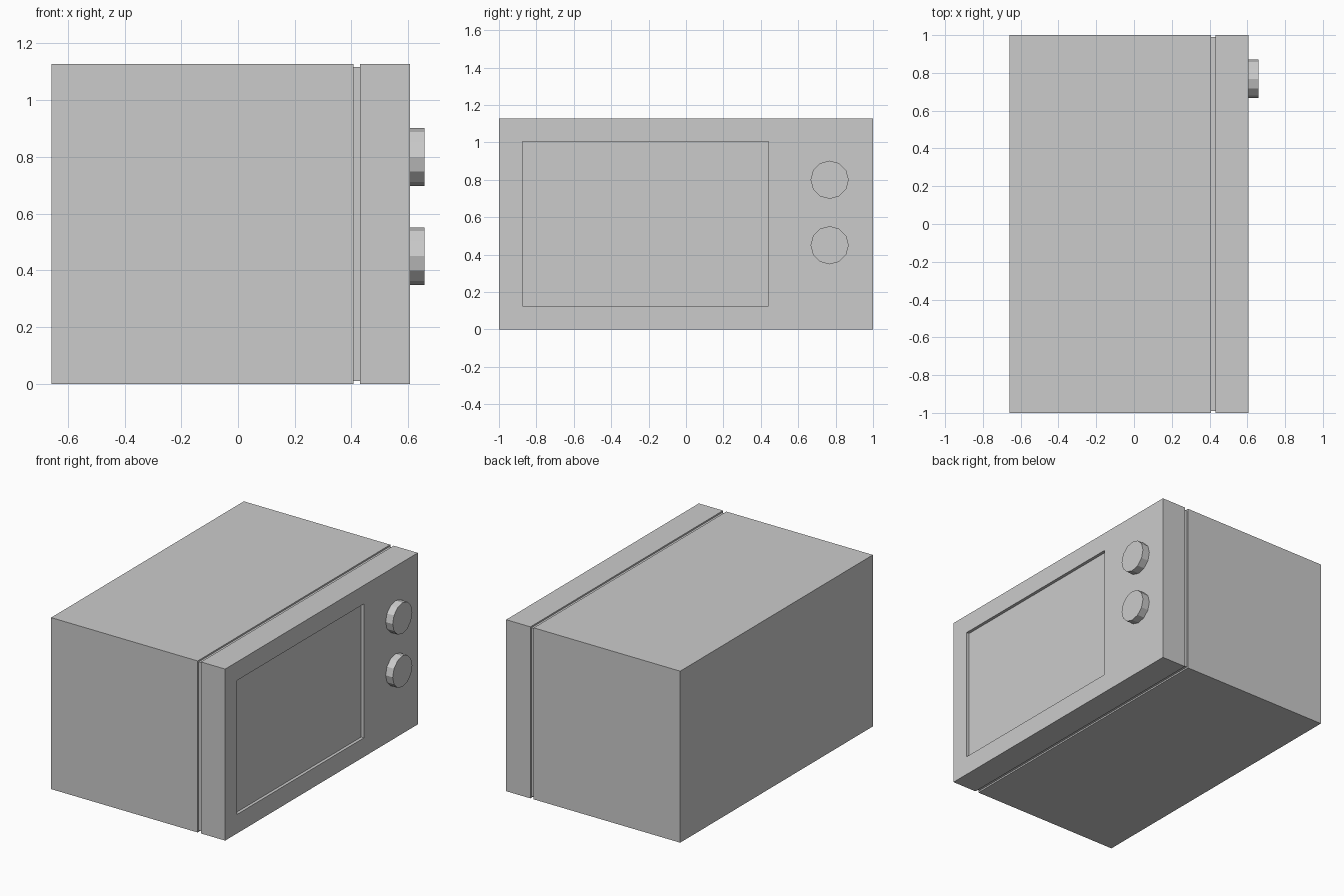
import bpy, bmesh
from math import pi
from mathutils import Matrix

if "Cube" in bpy.data.objects:
    bpy.data.objects.remove(bpy.data.objects["Cube"])

H = 1.127        # cabinet height
FRONT = 0.607    # x of the control face
G = 0.01         # groove depth


def make_object(name, bm):
    bmesh.ops.recalc_face_normals(bm, faces=bm.faces)
    mesh = bpy.data.meshes.new(name)
    bm.to_mesh(mesh)
    bm.free()
    obj = bpy.data.objects.new(name, mesh)
    bpy.context.collection.objects.link(obj)
    return obj


def loft_rectangles(name, sections):
    """Join rectangles (x, y0, y1, z0, z1) in order and cap both ends."""
    bm = bmesh.new()
    rings = [[bm.verts.new((x, y, z)) for y, z in
              ((y0, z0), (y1, z0), (y1, z1), (y0, z1))]
             for x, y0, y1, z0, z1 in sections]
    for a, b in zip(rings, rings[1:]):
        for i in range(4):
            j = (i + 1) % 4
            bm.faces.new((a[i], a[j], b[j], b[i]))
    bm.faces.new(rings[0])
    bm.faces.new(rings[-1])
    return make_object(name, bm)


def knob(name, y, z, radius=0.102, depth=0.051):
    bm = bmesh.new()
    place = Matrix.Translation((FRONT + depth / 2, y, z)) @ Matrix.Rotation(pi / 2, 4, 'Y')
    bmesh.ops.create_cone(bm, cap_ends=True, segments=12, radius1=radius,
                          radius2=radius, depth=depth, matrix=place)
    return make_object(name, bm)


# Cabinet with door groove and recessed window
outer = (-1, 1, 0, H)
groove = (-1 + G, 1 - G, G, H - G)
window = (-0.875, 0.44, 0.125, 1.005)
loft_rectangles("oven_cabinet", [
    (-0.658, *outer), (0.407, *outer),
    (0.407, *groove), (0.431, *groove),
    (0.431, *outer), (FRONT, *outer),
    (FRONT, *window), (FRONT - 0.02, *window),
])

# Control knobs
for label, z in (("upper", 0.80), ("lower", 0.45)):
    knob(label + "_knob", 0.768, z)
